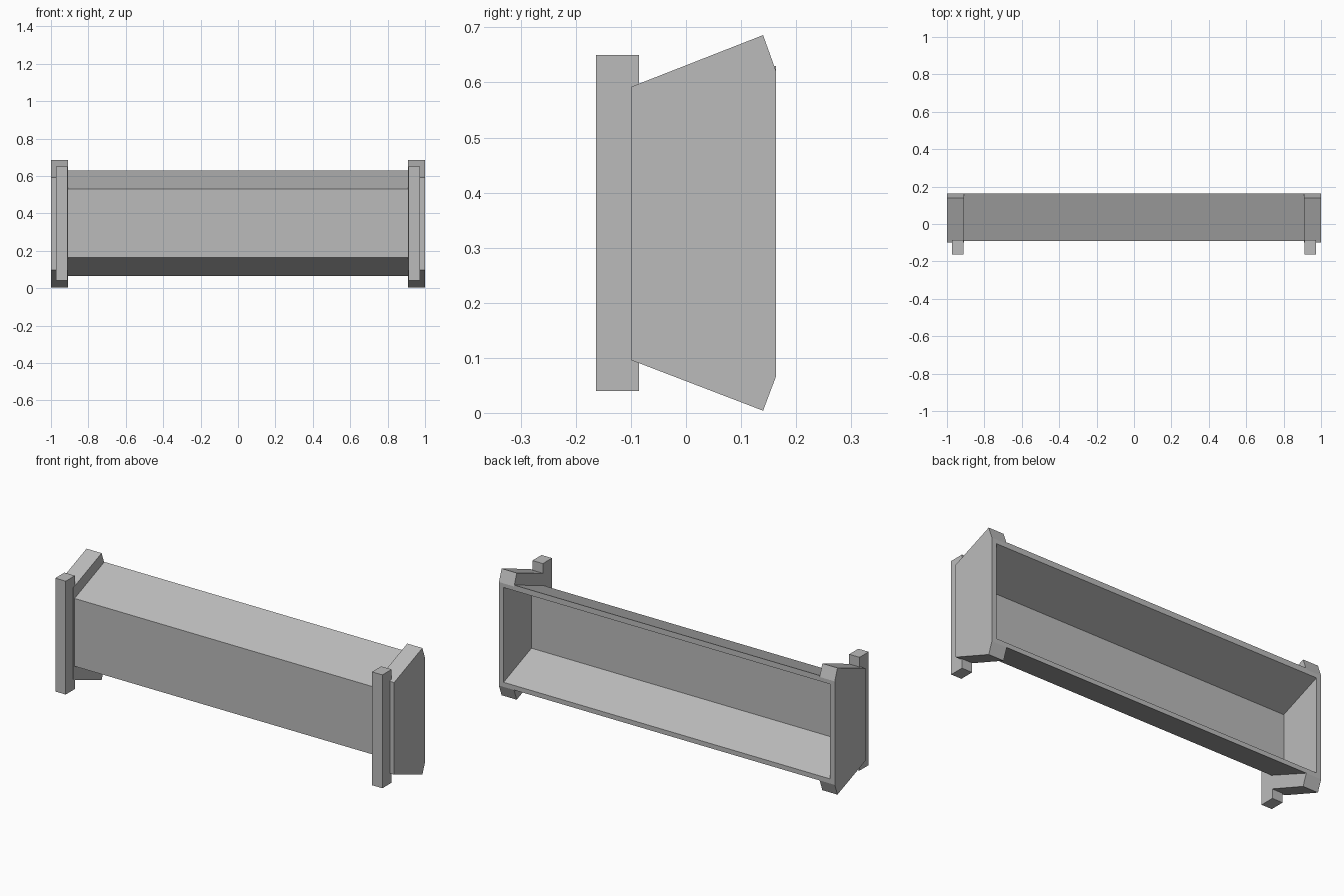
import bpy
import bmesh

cube = bpy.data.objects.get("Cube")
if cube:
    bpy.data.objects.remove(cube, do_unlink=True)

GREY = (0.5, 0.5, 0.5, 1.0)
grey = bpy.data.materials.new("plain grey")
grey.use_nodes = True
grey.diffuse_color = GREY
grey.node_tree.nodes["Principled BSDF"].inputs["Base Color"].default_value = GREY


def prism(name, profile, x0, x1):
    """Extrude a (y, z) profile along x."""
    bm = bmesh.new()
    face = bm.faces.new([bm.verts.new((x0, y, z)) for y, z in profile])
    out = bmesh.ops.extrude_face_region(bm, geom=[face])
    moved = [v for v in out["geom"] if isinstance(v, bmesh.types.BMVert)]
    bmesh.ops.translate(bm, verts=moved, vec=(x1 - x0, 0, 0))
    bmesh.ops.recalc_face_normals(bm, faces=bm.faces)
    mesh = bpy.data.meshes.new(name)
    bm.to_mesh(mesh)
    bm.free()
    mesh.materials.append(grey)
    obj = bpy.data.objects.new(name, mesh)
    bpy.context.collection.objects.link(obj)
    return obj


BACK = 0.163
RIB_X, WALL_X, END_X = 0.91, 0.972, 1.0

# Cavity, open at the back, from the top lip round to the bottom lip
cavity = [(BACK, 0.60), (-0.074, 0.507), (-0.074, 0.183), (BACK, 0.09)]
# Outside of the trough, from the bottom lip round to the top lip
shell = [(BACK, 0.065), (-0.09, 0.165), (-0.09, 0.53), (BACK, 0.63)]
# Raised outline of the ends, with chamfered back corners
end = [(BACK, 0.065), (0.14, 0.004), (-0.1, 0.096),
       (-0.1, 0.592), (0.14, 0.686), (BACK, 0.622)]
# Square post in front of each end
post = [(-0.163, 0.04), (-0.085, 0.04), (-0.085, 0.65), (-0.163, 0.65)]

prism("trough", shell + cavity, -RIB_X, RIB_X)
for side, s in (("left", 1), ("right", -1)):
    prism(side + "_end_rib", end + cavity, s * RIB_X, s * WALL_X)
    prism(side + "_end_wall", end, s * WALL_X, s * END_X)
    prism(side + "_post", post, s * 0.912, s * 0.974)
